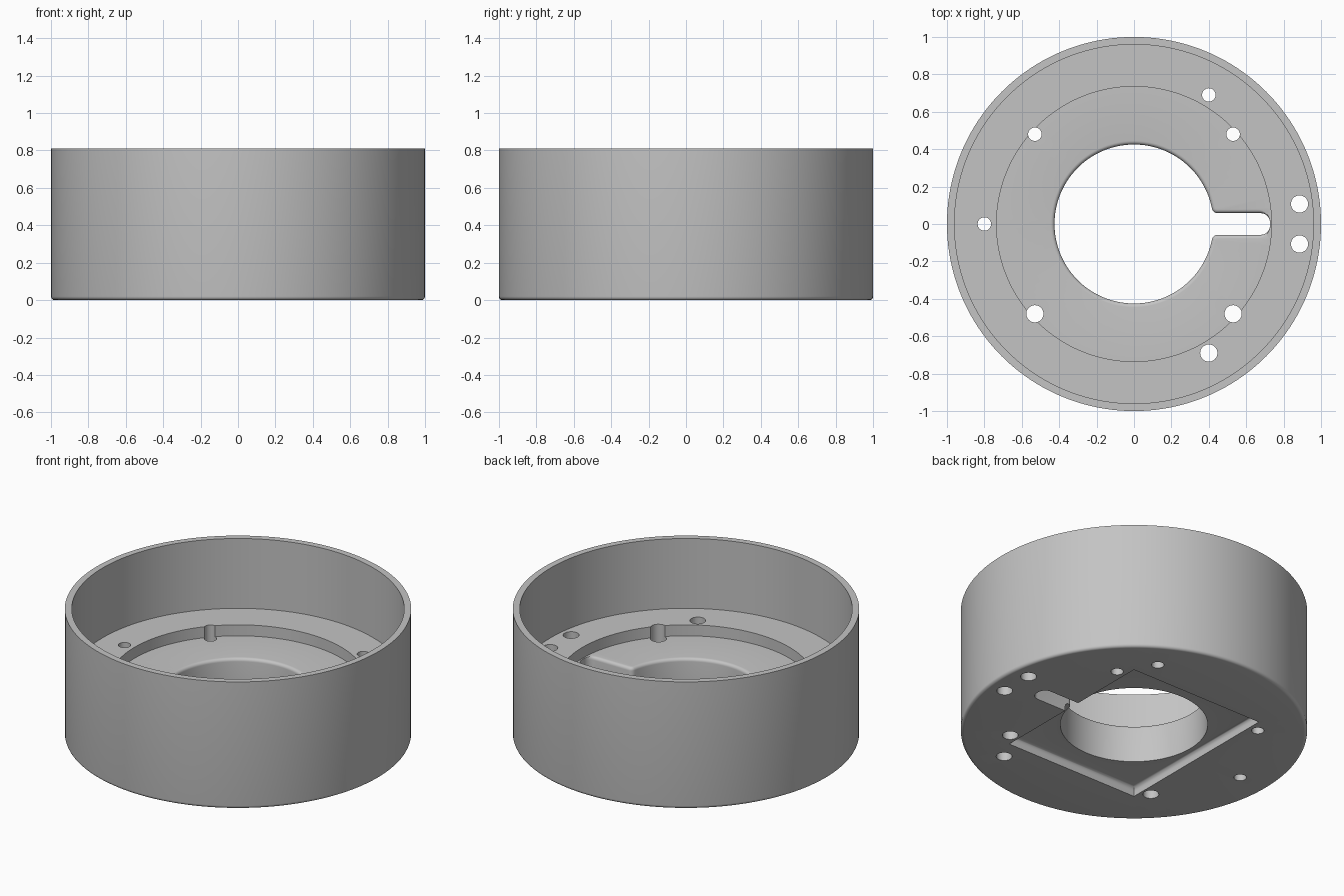
import bpy, bmesh
from math import sin, cos, pi, sqrt, atan2
from mathutils import Matrix, Vector

cube = bpy.data.objects.get("Cube")
if cube:
    bpy.data.objects.remove(cube, do_unlink=True)

HEIGHT, FLOOR, RECESS = 0.81, 0.365, 0.295
EDGE = 0.02  # fillet radius

grey = bpy.data.materials.new("plain grey")
grey.use_nodes = True
grey.diffuse_color = (0.55, 0.55, 0.55, 1)
grey.node_tree.nodes["Principled BSDF"].inputs["Base Color"].default_value = grey.diffuse_color


def make_object(name, bm):
    bmesh.ops.recalc_face_normals(bm, faces=bm.faces)
    mesh = bpy.data.meshes.new(name)
    bm.to_mesh(mesh)
    bm.free()
    mesh.materials.append(grey)
    obj = bpy.data.objects.new(name, mesh)
    bpy.context.collection.objects.link(obj)
    return obj


def arc(cx, cy, r, start, end, steps):
    angles = [start + (end - start) * i / steps for i in range(steps + 1)]
    return [(cx + r * cos(a), cy + r * sin(a)) for a in angles]


def loft(rings, closed_loop=False):
    """Skin a list of equal rings; cap the ends or join last to first."""
    bm = bmesh.new()
    loops = [[bm.verts.new(p) for p in ring] for ring in rings]
    pairs = list(zip(loops, loops[1:]))
    if closed_loop:
        pairs.append((loops[-1], loops[0]))
    else:
        bm.faces.new(loops[0])
        bm.faces.new(loops[-1])
    for a, b in pairs:
        for i in range(len(a)):
            j = (i + 1) % len(a)
            bm.faces.new((a[i], a[j], b[j], b[i]))
    return bm


# Cup body: lathed wall, floor and round recess
profile = [(0.2, 0)] + arc(1 - EDGE, EDGE, EDGE, -pi / 2, 0, 5)
profile += [(1, HEIGHT), (0.96, HEIGHT), (0.96, FLOOR),
            (0.735, FLOOR), (0.735, RECESS), (0.2, RECESS)]
SEGMENTS = 160
body = make_object("cup_body", loft(
    [[(r * cos(t), r * sin(t), z) for r, z in profile]
     for t in (2 * pi * i / SEGMENTS for i in range(SEGMENTS))], True))


# Central opening with its side slot, flared at the top edge
def keyhole(z, d):
    radius, half, blend, corner, end = 0.425 + d, 0.058 + d, 0.03 - d, 0.05 + d, 0.727
    cx = sqrt((radius + blend) ** 2 - (half + blend) ** 2)
    th = atan2(half + blend, cx)
    pts = arc(end - corner, half - corner, corner, 0, pi / 2, 8)
    pts += arc(cx, half + blend, blend, 1.5 * pi, pi + th, 6)
    pts += arc(0, 0, radius, th, pi, 64)[1:]
    pts += [(x, -y) for x, y in reversed(pts[:-1])]
    return [(x, y, z) for x, y in pts]


levels = [(-0.1, 0)]
for i in range(6):
    a = pi / 2 * i / 5
    levels.append((RECESS - EDGE + EDGE * sin(a), EDGE * (1 - cos(a))))
levels.append((RECESS + 0.005, EDGE))
opening = make_object("opening_cutter", loft([keyhole(z, d) for z, d in levels]))

# Rectangular pocket underneath, rounded where walls meet its roof
bm = bmesh.new()
bmesh.ops.create_cube(bm, size=1, matrix=Matrix.Translation((0, 0, -0.0225))
                      @ Matrix.Diagonal((0.94, 1.12, 0.155, 1)))
roof = [e for e in bm.edges if all(v.co.z > 0 for v in e.verts)]
bmesh.ops.bevel(bm, geom=roof, offset=0.025, segments=4, profile=0.5, affect="EDGES")
pocket = make_object("pocket_cutter", bm)

# Screw holes through the floor
SMALL, LARGE = 0.036, 0.046
holes = [(-0.8, 0, SMALL), (0.885, 0.107, LARGE), (0.885, -0.107, LARGE)]
for x, y in ((0.53, 0.48), (-0.53, 0.48), (0.4, 0.69)):
    holes += [(x, y, SMALL), (x, -y, LARGE)]
bm = bmesh.new()
for x, y, r in holes:
    bmesh.ops.create_cone(bm, cap_ends=True, segments=32, radius1=r, radius2=r, depth=0.7,
                          matrix=Matrix.Translation((x, y, 0.2)))
drills = make_object("screw_hole_cutter", bm)

# Cut everything out of the body
bpy.ops.object.select_all(action="DESELECT")
body.select_set(True)
bpy.context.view_layer.objects.active = body
for cutter in (opening, pocket, drills):
    cutter.hide_render = True
    mod = body.modifiers.new(cutter.name, "BOOLEAN")
    mod.operation = "DIFFERENCE"
    mod.solver = "EXACT"
    mod.object = cutter
    bpy.ops.object.modifier_apply(modifier=mod.name)
    bpy.data.objects.remove(cutter, do_unlink=True)
bpy.ops.object.shade_smooth_by_angle(angle=pi / 6)
